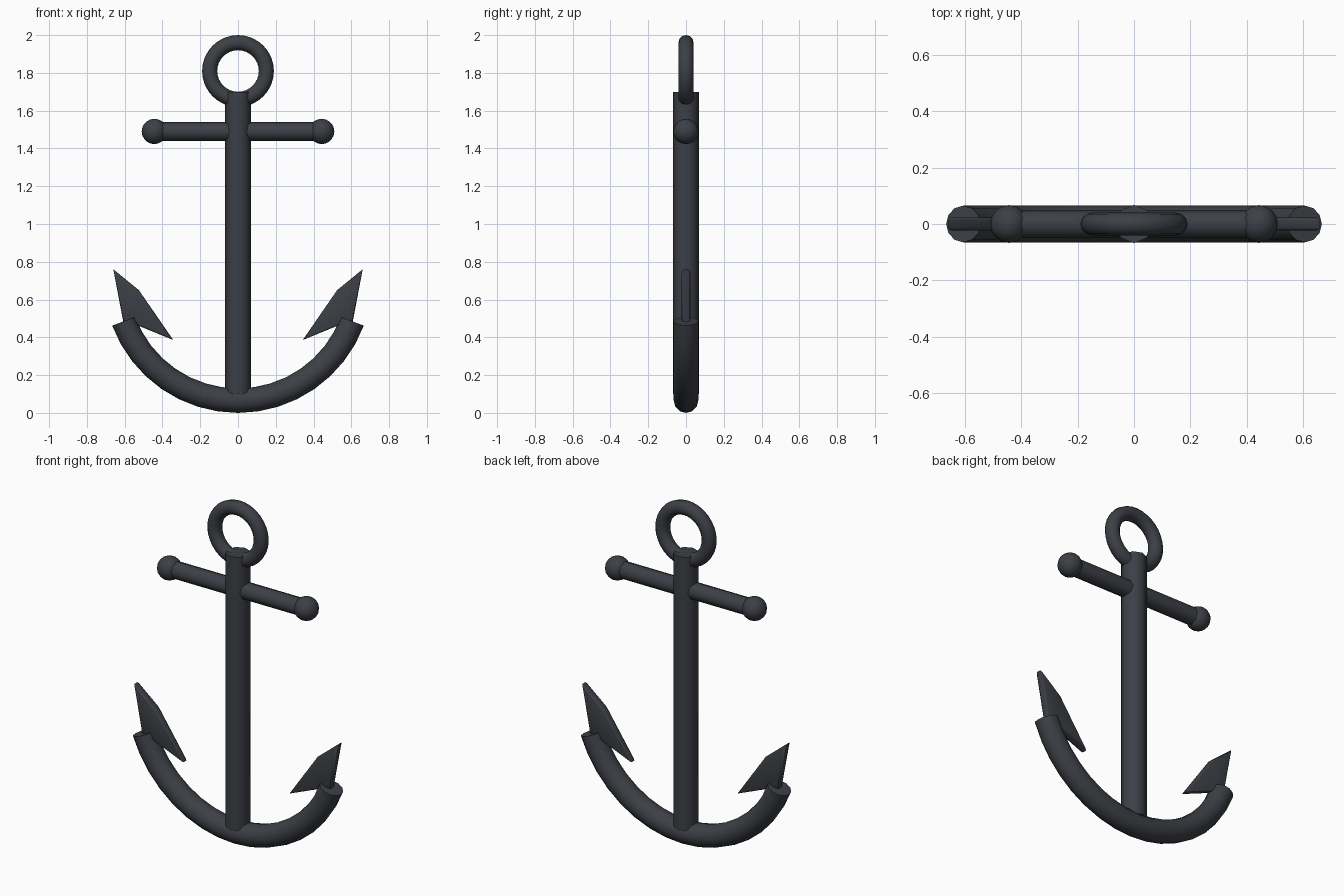
import bpy, bmesh, math
from mathutils import Vector

if "Cube" in bpy.data.objects:
    bpy.data.objects.remove(bpy.data.objects["Cube"])

iron = bpy.data.materials.new("dark_iron")
iron.diffuse_color = (0.045, 0.05, 0.06, 1)
iron.use_nodes = True
iron.node_tree.nodes["Principled BSDF"].inputs["Base Color"].default_value = iron.diffuse_color


def finish(obj, name, angle=50):
    obj.name = name
    obj.data.materials.append(iron)
    bpy.ops.object.select_all(action='DESELECT')
    obj.select_set(True)
    bpy.context.view_layer.objects.active = obj
    bpy.ops.object.shade_smooth_by_angle(angle=math.radians(angle))


def from_bmesh(bm, name, angle=50):
    bmesh.ops.recalc_face_normals(bm, faces=bm.faces)
    mesh = bpy.data.meshes.new(name)
    bm.to_mesh(mesh)
    bm.free()
    obj = bpy.data.objects.new(name, mesh)
    bpy.context.collection.objects.link(obj)
    finish(obj, name, angle)


# Ring at the top
bpy.ops.mesh.primitive_torus_add(major_radius=0.15, minor_radius=0.04,
                                 major_segments=32, minor_segments=12,
                                 location=(0, 0, 1.81), rotation=(math.pi / 2, 0, 0))
finish(bpy.context.object, "ring")

# Eight-sided shank
bpy.ops.mesh.primitive_cylinder_add(vertices=8, radius=0.068, depth=1.6,
                                    location=(0, 0, 0.9))
finish(bpy.context.object, "shank")

# Cross stock with ball ends
bpy.ops.mesh.primitive_cylinder_add(vertices=8, radius=0.05, depth=0.88,
                                    location=(0, 0, 1.49), rotation=(0, math.pi / 2, 0))
finish(bpy.context.object, "stock")
for side, label in ((-1, "left"), (1, "right")):
    bpy.ops.mesh.primitive_uv_sphere_add(segments=16, ring_count=10, radius=0.067,
                                         location=(side * 0.443, 0, 1.49))
    finish(bpy.context.object, label + "_stock_ball")

# Curved arms: round section swept along an arc
R, ZC, TUBE, STEPS, SIDES = 0.646, 0.711, 0.065, 16, 12
bm = bmesh.new()
rings = []
for i in range(STEPS + 1):
    a = math.radians(200.5 + 139 * i / STEPS)
    out = Vector((math.cos(a), 0, math.sin(a)))
    ring = []
    for j in range(SIDES):
        t = 2 * math.pi * j / SIDES
        p = Vector((0, 0, ZC)) + out * (R + TUBE * math.cos(t))
        p.y = TUBE * math.sin(t)
        ring.append(bm.verts.new(p))
    rings.append(ring)
for r0, r1 in zip(rings, rings[1:]):
    for j in range(SIDES):
        k = (j + 1) % SIDES
        bm.faces.new((r0[j], r0[k], r1[k], r1[j]))
bm.faces.new(rings[0])
bm.faces.new(rings[-1])
from_bmesh(bm, "arms")

# Pointed flukes: flat plates with softened rims
outline = [(0.66, 0.76), (0.525, 0.65), (0.343, 0.386), (0.585, 0.485), (0.608, 0.485)]
for side, label in ((-1, "left"), (1, "right")):
    bm = bmesh.new()
    face = bm.faces.new([bm.verts.new((side * x, -0.023, z)) for x, z in outline])
    ext = bmesh.ops.extrude_face_region(bm, geom=[face])
    moved = [v for v in ext["geom"] if isinstance(v, bmesh.types.BMVert)]
    bmesh.ops.translate(bm, verts=moved, vec=(0, 0.046, 0))
    bmesh.ops.recalc_face_normals(bm, faces=bm.faces)
    rim = [e for e in bm.edges if abs(e.verts[0].co.y - e.verts[1].co.y) < 0.001]
    bmesh.ops.bevel(bm, geom=rim, offset=0.01, segments=2, profile=0.5, affect='EDGES')
    from_bmesh(bm, label + "_fluke")
